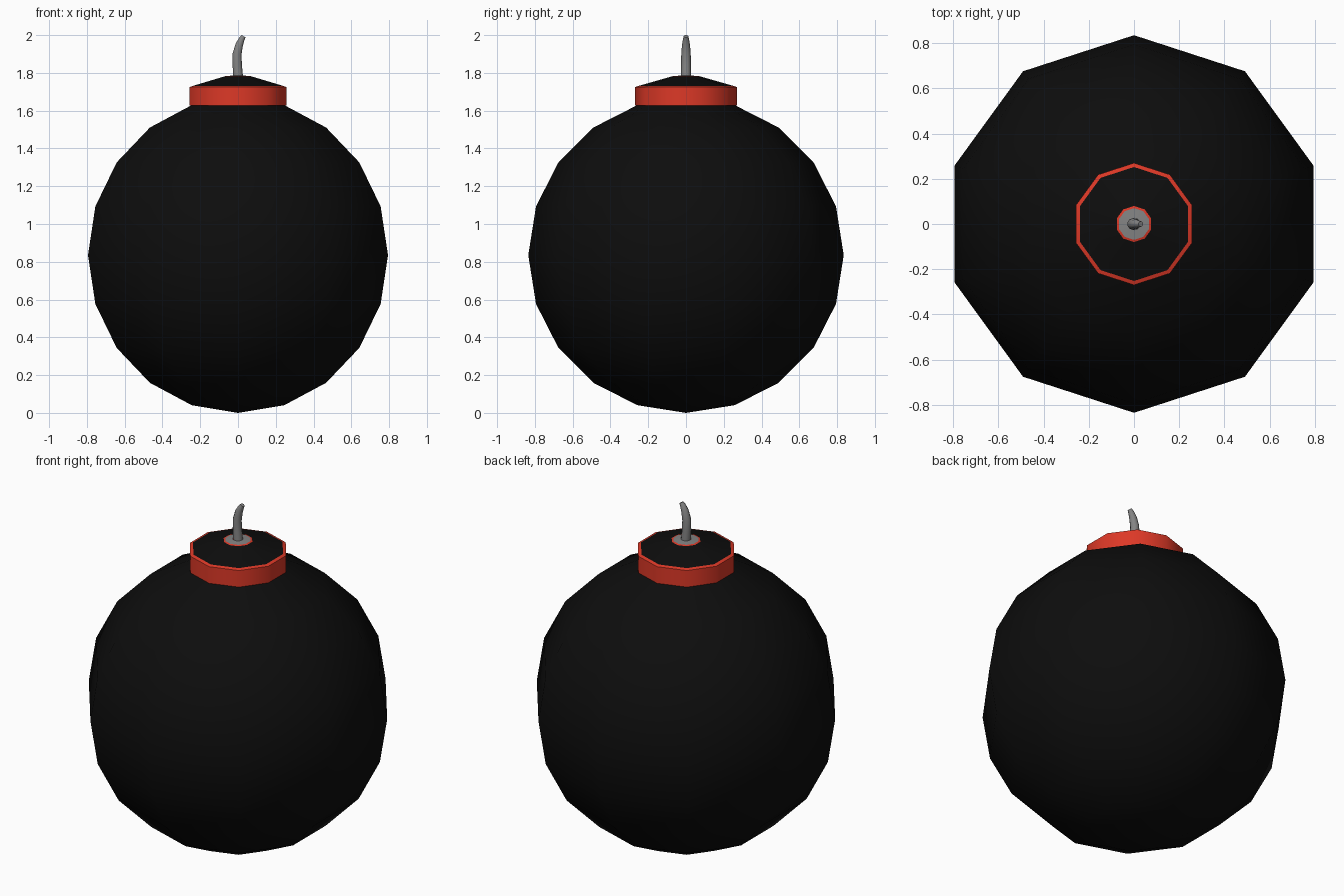
import bpy, bmesh, math
from mathutils import Vector

if "Cube" in bpy.data.objects:
    bpy.data.objects.remove(bpy.data.objects["Cube"])

SIDES = 10
R = 0.835


def material(name, rgb):
    m = bpy.data.materials.new(name)
    m.diffuse_color = (*rgb, 1)
    m.use_nodes = True
    m.node_tree.nodes["Principled BSDF"].inputs["Base Color"].default_value = m.diffuse_color
    return m


BLACK = material("black", (0.004, 0.004, 0.004))
RED = material("red", (0.72, 0.04, 0.02))
GREY = material("grey", (0.23, 0.23, 0.23))


def skin(name, rings, mat, smooth_angle, close_start=False, close_end=False):
    """Bridge a list of rings; a ring holding one point is a pole."""
    bm = bmesh.new()
    loops = [[bm.verts.new(p) for p in ring] for ring in rings]
    for a, b in zip(loops, loops[1:]):
        for i in range(SIDES):
            j = (i + 1) % SIDES
            if len(a) == 1:
                bm.faces.new((a[0], b[j], b[i]))
            else:
                bm.faces.new((a[i], a[j], b[j], b[i]))
    if close_start:
        bm.faces.new(loops[0][::-1])
    if close_end:
        bm.faces.new(loops[-1])
    mesh = bpy.data.meshes.new(name)
    bm.to_mesh(mesh)
    bm.free()
    mesh.materials.append(mat)
    ob = bpy.data.objects.new(name, mesh)
    bpy.context.collection.objects.link(ob)
    bpy.ops.object.select_all(action='DESELECT')
    ob.select_set(True)
    bpy.context.view_layer.objects.active = ob
    bpy.ops.object.shade_smooth_by_angle(angle=math.radians(smooth_angle))
    return ob


def ring(center, r, u=Vector((1, 0, 0))):
    """Ten-sided ring with a corner on +y; u is its in-plane x direction."""
    out = []
    for k in range(SIDES):
        a = math.pi / 2 + k * math.tau / SIDES
        out.append(Vector(center) + u * r * math.cos(a) + Vector((0, r * math.sin(a), 0)))
    return out


def lathe(profile):
    return [[Vector((0, 0, z))] if r == 0 else ring((0, 0, z), r) for r, z in profile]


# Round body, open under the collar
body = [(0, 0)] + [(R * math.sin(k * math.pi / 10), R - R * math.cos(k * math.pi / 10))
                   for k in range(1, 10)]
skin("body", lathe(body), BLACK, 60)

# Red collar with thin top rim
skin("collar", lathe([(0.255, 1.627), (0.27, 1.627), (0.27, 1.725), (0.252, 1.731)]), RED, 40)

# Black sloping lid
skin("lid", lathe([(0.252, 1.731), (0.08, 1.78)]), BLACK, 40)

# Red trim around the fuse hole and grey fuse base
skin("fuse_trim", lathe([(0.08, 1.78), (0.07, 1.783)]), RED, 40)
skin("fuse_base", lathe([(0.07, 1.783), (0.027, 1.786)]), GREY, 40)

# Bent, tapering fuse: x, z, radius, tilt in degrees
path = [(0.001, 1.78, 0.027, 0), (-0.004, 1.84, 0.026, 0), (-0.005, 1.90, 0.025, 6),
        (0.007, 1.95, 0.021, 22), (0.020, 1.979, 0.016, 28), (0.030, 1.994, 0.012, 32)]
rings = []
for x, z, r, tilt in path:
    t = math.radians(tilt)
    rings.append(ring((x, 0, z), r, Vector((math.cos(t), 0, -math.sin(t)))))
skin("fuse", rings, GREY, 60, close_end=True)
